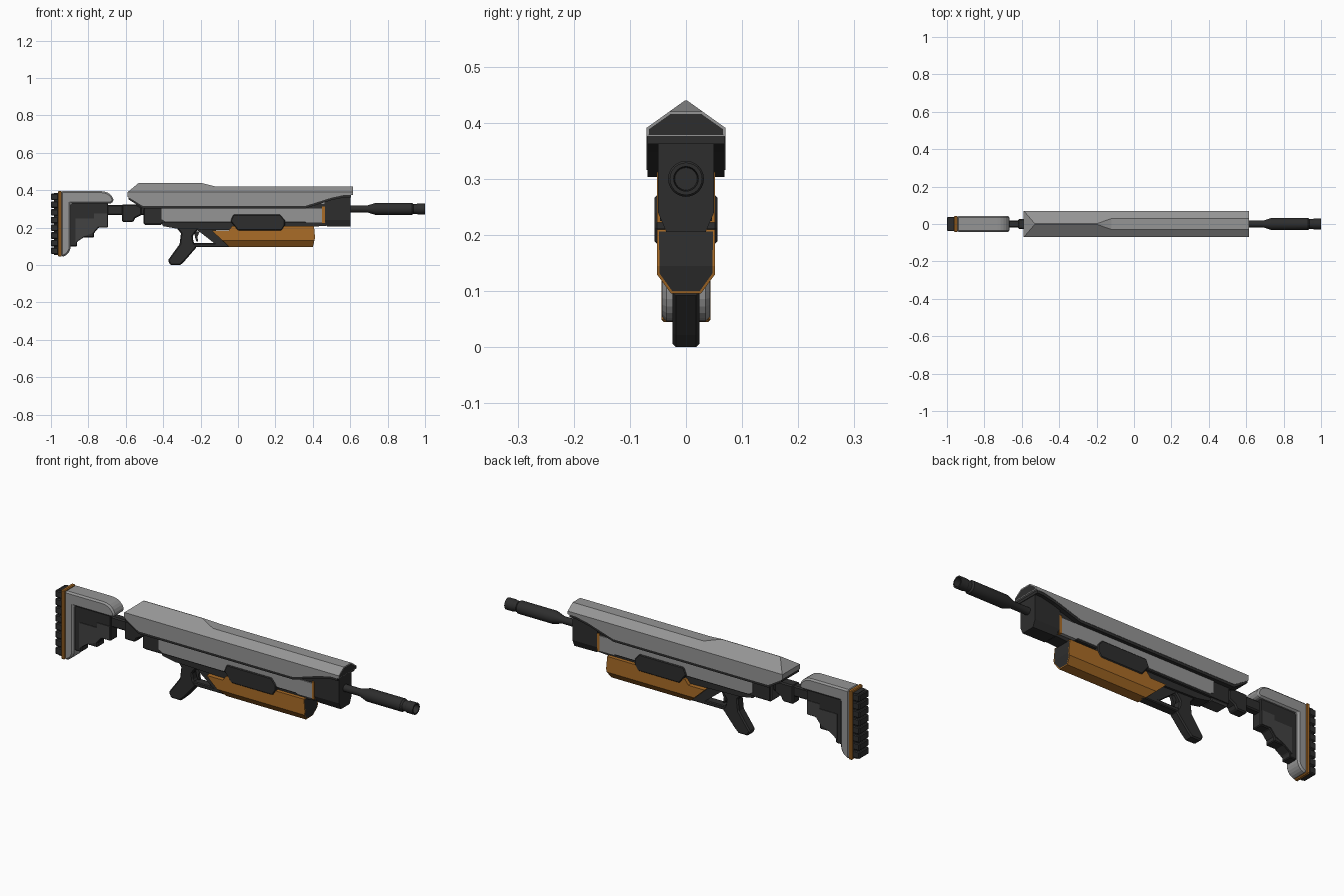
import bpy, bmesh, math
from mathutils import Vector

old = bpy.data.objects.get("Cube")
if old:
    bpy.data.objects.remove(old, do_unlink=True)


def material(name, color):
    m = bpy.data.materials.new(name)
    m.use_nodes = True
    m.diffuse_color = (*color, 1)
    m.node_tree.nodes["Principled BSDF"].inputs["Base Color"].default_value = (*color, 1)
    return m


GREY = material("light grey", (0.30, 0.30, 0.30))
DARK = material("near black", (0.027, 0.027, 0.027))
CHAR = material("charcoal", (0.055, 0.055, 0.055))
ORANGE = material("orange", (0.40, 0.15, 0.02))


def finish(name, bm, *mats):
    bmesh.ops.recalc_face_normals(bm, faces=bm.faces)
    me = bpy.data.meshes.new(name)
    bm.to_mesh(me)
    bm.free()
    ob = bpy.data.objects.new(name, me)
    bpy.context.collection.objects.link(ob)
    for m in mats:
        me.materials.append(m)
    return ob


def prism(name, pts, half, mat, cut=None, bevel=0, dark_end=False):
    """Side outline (x, z) extruded across y, with an optional mirrored slanted cut."""
    bm = bmesh.new()
    face = bm.faces.new([bm.verts.new((x, -half, z)) for x, z in pts])
    ext = bmesh.ops.extrude_face_region(bm, geom=[face])
    for v in ext["geom"]:
        if isinstance(v, bmesh.types.BMVert):
            v.co.y = half
    bmesh.ops.recalc_face_normals(bm, faces=bm.faces)
    if cut:
        (y1, z1), (y2, z2) = cut
        n = Vector((0, z2 - z1, y1 - y2))
        if n.y < 0:
            n.negate()
        for s in (1, -1):
            bmesh.ops.bisect_plane(bm, geom=bm.verts[:] + bm.edges[:] + bm.faces[:],
                                   dist=1e-5, plane_co=(0, s * y1, z1),
                                   plane_no=(0, s * n.y, n.z), clear_outer=True)
            bmesh.ops.holes_fill(bm, edges=[e for e in bm.edges if e.is_boundary])
    if dark_end:
        bmesh.ops.recalc_face_normals(bm, faces=bm.faces)
        xmax = max(v.co.x for v in bm.verts)
        ends = [f for f in bm.faces
                if f.normal.x > 0.9 and f.calc_center_median().x > xmax - 0.02]
        bmesh.ops.inset_region(bm, faces=ends, thickness=0.005)
        for f in ends:
            f.material_index = 1
    ob = finish(name, bm, mat, DARK)
    if bevel:
        mod = ob.modifiers.new("bevel", "BEVEL")
        mod.width = bevel
        mod.segments = 1
        mod.limit_method = "ANGLE"
        mod.angle_limit = math.radians(50)
    return ob


def box(name, x0, x1, z0, z1, half, mat, bevel=0):
    return prism(name, [(x0, z0), (x1, z0), (x1, z1), (x0, z1)], half, mat, bevel=bevel)


# Top cover with a peaked roof, cut flat towards the front
lower = [(0.57, 0.375), (0.5, 0.36), (0.36, 0.316), (-0.51, 0.316)]
prism("top_cover", [(-0.59, 0.365), (-0.59, 0.39), (-0.53, 0.44), (-0.2, 0.44), (-0.12, 0.42),
                    (0.615, 0.42), (0.615, 0.375)] + lower,
      0.07, GREY, cut=((0.07, 0.391), (0, 0.441)), dark_end=True)

# Dark lip that follows the lower edge of the cover
path = [(0.605, 0.375)] + lower + [(-0.585, 0.364)]
prism("cover_lip", [(x, z + 0.004) for x, z in path] + [(x, z - 0.013) for x, z in reversed(path)],
      0.0685, DARK)

# Receiver
box("receiver_core", -0.5, 0.47, 0.225, 0.33, 0.046, DARK)
box("rear_block", -0.505, -0.405, 0.215, 0.303, 0.04, CHAR, 0.008)
prism("receiver_side_panel", [(-0.41, 0.303), (-0.41, 0.245), (-0.385, 0.232), (0.36, 0.232),
                              (0.37, 0.224), (0.452, 0.224), (0.452, 0.303)], 0.051, GREY)
box("front_band", 0.45, 0.464, 0.222, 0.312, 0.0515, ORANGE)
prism("front_block", [(0.462, 0.225), (0.475, 0.207), (0.602, 0.205), (0.602, 0.38), (0.462, 0.38)],
      0.05, DARK, cut=((0.05, 0.24), (0.035, 0.205)))
prism("under_frame", [(-0.415, 0.235), (-0.4, 0.208), (-0.33, 0.195), (0.0, 0.185),
                      (0.25, 0.195), (0.47, 0.21), (0.47, 0.235)], 0.034, DARK)
prism("side_plate", [(-0.04, 0.235), (-0.025, 0.27), (0.225, 0.27), (0.25, 0.24), (0.25, 0.212),
                     (0.232, 0.185), (0.0, 0.185)], 0.056, DARK, bevel=0.004)

# Fore grip
prism("fore_grip", [(-0.14, 0.185), (-0.12, 0.165), (-0.045, 0.096), (0.4, 0.096), (0.412, 0.145),
                    (0.406, 0.21), (-0.03, 0.21), (-0.05, 0.185)],
      0.052, ORANGE, cut=((0.052, 0.13), (0.027, 0.096)), dark_end=True)

# Pistol grip, guard and trigger
prism("pistol_grip", [(-0.38, 0.208), (-0.325, 0.195), (-0.305, 0.17), (-0.312, 0.112),
                      (-0.375, 0.025), (-0.362, 0.0), (-0.308, 0.0), (-0.285, 0.022),
                      (-0.22, 0.097), (-0.238, 0.125), (-0.242, 0.155), (-0.225, 0.178),
                      (-0.19, 0.21)], 0.024, DARK, bevel=0.006)
box("guard_bottom", -0.24, -0.03, 0.096, 0.117, 0.023, DARK, 0.004)
prism("guard_brace", [(-0.235, 0.2), (-0.2, 0.174), (-0.125, 0.115), (-0.05, 0.1), (-0.13, 0.2)],
      0.023, DARK)
prism("trigger", [(-0.235, 0.18), (-0.205, 0.18), (-0.217, 0.15), (-0.213, 0.125),
                  (-0.222, 0.125), (-0.23, 0.15)], 0.007, DARK)

# Stock tube and collar
box("stock_tube", -0.72, -0.48, 0.268, 0.322, 0.02, DARK, 0.006)
prism("stock_collar", [(-0.62, 0.23), (-0.56, 0.23), (-0.55, 0.25), (-0.515, 0.268), (-0.515, 0.31),
                       (-0.545, 0.325), (-0.62, 0.325)], 0.027, DARK, bevel=0.006)

# Stock shell with rounded nose and heel
nose = [(-0.73 + 0.065 * math.sin(a), 0.34 + 0.055 * math.cos(a))
        for a in (i * math.pi / 12 for i in range(7))]
heel = [(-0.945 + 0.05 * math.cos(a), 0.1 - 0.055 * math.sin(a))
        for a in (i * math.pi / 12 for i in range(7))]
prism("stock_shell", [(-0.945, 0.395)] + nose + [(-0.68, 0.33), (-0.895, 0.33)] + heel,
      0.043, GREY, bevel=0.008)
prism("stock_insert", [(-0.9, 0.335), (-0.695, 0.335), (-0.695, 0.2), (-0.745, 0.2), (-0.77, 0.17),
                       (-0.77, 0.148), (-0.825, 0.148), (-0.86, 0.125), (-0.86, 0.1), (-0.9, 0.1)],
      0.028, DARK, bevel=0.004)
prism("stock_recess_plate", [(-0.87, 0.25), (-0.77, 0.25), (-0.77, 0.275), (-0.7, 0.275),
                             (-0.7, 0.205), (-0.75, 0.205), (-0.78, 0.17), (-0.82, 0.155),
                             (-0.87, 0.12)], 0.031, CHAR)

# Butt plate and ribbed pad
box("butt_band", -0.962, -0.943, 0.045, 0.397, 0.044, ORANGE, 0.004)
box("pad_core", -0.985, -0.96, 0.055, 0.385, 0.034, DARK)
ribs = 8
pitch = 0.33 / ribs
for i in range(ribs):
    z = 0.055 + i * pitch
    box(f"pad_rib_{i + 1}", -1.0, -0.961, z + 0.003, z + pitch - 0.003, 0.038, DARK, 0.004)

# Barrel and muzzle: a turned profile of (x, radius)
profile = [(0.59, 0.018), (0.69, 0.018), (0.735, 0.032), (0.93, 0.032), (0.938, 0.026),
           (0.955, 0.026), (0.96, 0.029), (1.0, 0.029), (1.0, 0.022), (0.97, 0.02)]
bm = bmesh.new()
rings = []
sides = 24
for x, r in profile:
    rings.append([bm.verts.new((x, r * math.cos(t), 0.3 + r * math.sin(t)))
                  for t in (2 * math.pi * k / sides for k in range(sides))])
for a, b in zip(rings, rings[1:]):
    for k in range(sides):
        j = (k + 1) % sides
        bm.faces.new((a[k], a[j], b[j], b[k]))
bm.faces.new(rings[0])
bm.faces.new(rings[-1])
barrel = finish("barrel", bm, DARK)
bpy.ops.object.select_all(action="DESELECT")
barrel.select_set(True)
bpy.context.view_layer.objects.active = barrel
bpy.ops.object.shade_smooth_by_angle(angle=math.radians(30))
